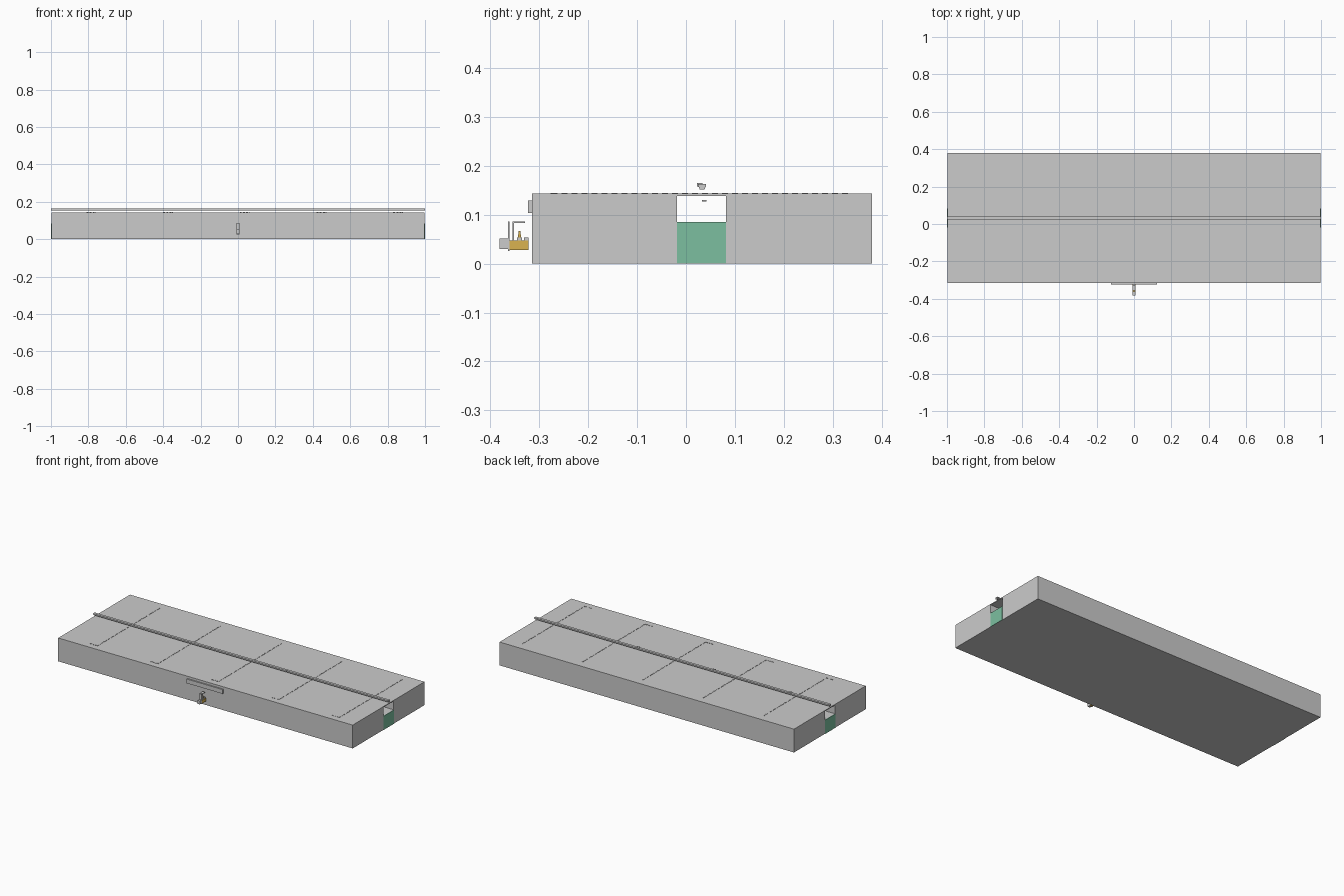
import bpy, bmesh

if "Cube" in bpy.data.objects:
    bpy.data.objects.remove(bpy.data.objects["Cube"])

def material(name, color):
    m = bpy.data.materials.new(name)
    m.diffuse_color = color
    m.use_nodes = True
    m.node_tree.nodes["Principled BSDF"].inputs["Base Color"].default_value = m.diffuse_color
    return m

GREEN = material("green", (0.2, 0.52, 0.35, 1))
AMBER = material("amber", (0.7, 0.45, 0.08, 1))

def finish(name, bm, mat=None):
    bmesh.ops.recalc_face_normals(bm, faces=bm.faces)
    me = bpy.data.meshes.new(name)
    bm.to_mesh(me)
    bm.free()
    ob = bpy.data.objects.new(name, me)
    bpy.context.collection.objects.link(ob)
    if mat:
        me.materials.append(mat)
    return ob

def add_box(bm, x, y, z):
    vs = bmesh.ops.create_cube(bm, size=1)["verts"]
    for v in vs:
        for i, (a, b) in enumerate((x, y, z)):
            v.co[i] = a if v.co[i] < 0 else b

def box(name, x, y, z, mat=None):
    bm = bmesh.new()
    add_box(bm, x, y, z)
    return finish(name, bm, mat)

def extrude_x(name, prof, x0, x1, mat=None):
    bm = bmesh.new()
    f = bm.faces.new([bm.verts.new((x0, y, z)) for y, z in prof])
    r = bmesh.ops.extrude_face_region(bm, geom=[f])
    for v in r["geom"]:
        if isinstance(v, bmesh.types.BMVert):
            v.co.x = x1
    return finish(name, bm, mat)

# Slab: one cross-section with a channel notch, closed by a thin cover
extrude_x("slab", [(-.315, 0), (.38, 0), (.38, .143), (.082, .143), (.082, .138),
                   (.082, .085), (-.018, .085), (-.018, .138), (-.018, .143),
                   (-.315, .143)], -.998, .998)
box("channel_cover", (-.998, .998), (-.018, .082), (.138, .143))

# Green end plates under the channel openings
for s in (-1, 1):
    box("end_plate", tuple(sorted((s * .997, s))), (-.018, .082), (0, .085), GREEN)

# Dashed seams on the top with a short hook at the front
for i in range(5):
    x = -.76 + .41 * i
    bm = bmesh.new()
    n = 30
    step = .615 / n
    for k in range(n):
        y = -.275 + k * step
        add_box(bm, (x - .002, x + .002), (y, y + step * .6), (.1425, .1448))
    for k in range(3):
        add_box(bm, (x - .05 + k * .017, x - .04 + k * .017), (-.277, -.273), (.1425, .1448))
    finish("seam", bm)

# Long rail floating above the top, with clips and inner fasteners
extrude_x("rail", [(.025, .157), (.041, .157), (.041, .163), (.025, .163)], -1, 1)
extrude_x("rail_foot", [(.028, .152), (.038, .152), (.040, .157), (.026, .157)], -1, 1)
for x in (-.73, -.21, .305):
    box("rail_clip", (x - .008, x + .008), (.023, .034), (.158, .165))
    box("channel_fastener", (x - .008, x + .008), (.033, .042), (.127, .13))

# Front plate
box("front_plate", (-.122, .122), (-.323, -.314), (.103, .129))

# Latch assembly at the front
box("latch_knob", (-.008, .008), (-.381, -.363), (.03, .051))
box("latch_flange", (-.009, .009), (-.364, -.361), (.026, .086))
box("latch_body", (-.009, .009), (-.361, -.322), (.028, .047), AMBER)
box("latch_post", (-.008, .008), (-.355, -.352), (.047, .086))
box("latch_arm", (-.008, .008), (-.355, -.329), (.083, .086))
box("latch_pad", (-.006, .006), (-.346, -.335), (.047, .053))
box("latch_tab", (-.006, .006), (-.331, -.322), (.047, .053))
extrude_x("latch_tip", [(-.344, .053), (-.337, .053), (-.339, .067), (-.342, .067)],
          -.004, .004, AMBER)
